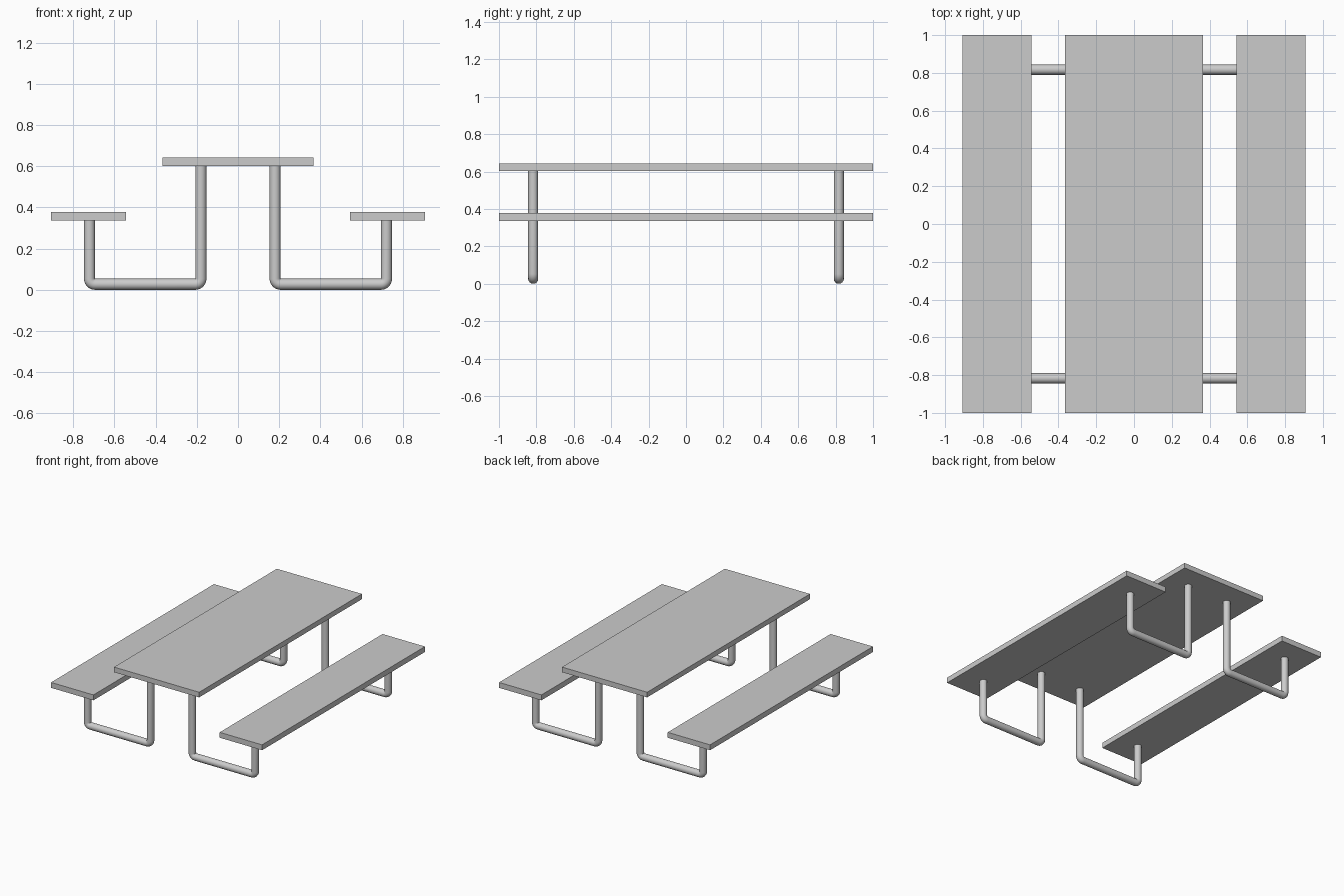
import bpy
import math

if "Cube" in bpy.data.objects:
    bpy.data.objects.remove(bpy.data.objects["Cube"])

R = 0.027          # tube radius
BEND = 0.027       # centreline bend radius
INNER, OUTER = 0.18, 0.721
TABLE_Z, BENCH_Z = 0.602, 0.336


def plank(name, x, width, z0, z1):
    bpy.ops.mesh.primitive_cube_add(size=1, location=(x, 0, (z0 + z1) / 2))
    ob = bpy.context.object
    ob.name = name
    ob.scale = (width, 2.0, z1 - z0)
    bpy.ops.object.transform_apply(location=False, rotation=False, scale=True)


def tube_frame(name, side, y):
    # U-shaped path: down from the tabletop, along the ground, up to the bench
    def arc(cx, a0, a1, n=6):
        return [(cx + BEND * math.cos(a0 + (a1 - a0) * i / n),
                 R + BEND + BEND * math.sin(a0 + (a1 - a0) * i / n))
                for i in range(n + 1)]
    path = [(INNER, TABLE_Z)]
    path += arc(INNER + BEND, math.pi, 1.5 * math.pi)
    path += arc(OUTER - BEND, 1.5 * math.pi, 2 * math.pi)
    path += [(OUTER, BENCH_Z)]
    cu = bpy.data.curves.new(name, 'CURVE')
    cu.dimensions = '3D'
    cu.bevel_depth = R
    cu.bevel_resolution = 6
    cu.use_fill_caps = True
    sp = cu.splines.new('POLY')
    sp.points.add(len(path) - 1)
    for p, (x, z) in zip(sp.points, path):
        p.co = (side * x, y, z, 1)
    ob = bpy.data.objects.new(name, cu)
    bpy.context.collection.objects.link(ob)
    bpy.ops.object.select_all(action='DESELECT')
    ob.select_set(True)
    bpy.context.view_layer.objects.active = ob
    bpy.ops.object.convert(target='MESH')
    bpy.ops.object.shade_smooth_by_angle(angle=math.radians(40))


# Tabletop and benches
plank("tabletop", 0, 0.732, TABLE_Z, 0.642)
for side, label in ((-1, "left"), (1, "right")):
    plank(label + "_bench", side * 0.725, 0.364, BENCH_Z, 0.378)
    # Bent tube legs at both ends
    for y, end in ((-0.817, "front"), (0.817, "back")):
        tube_frame(f"{end}_{label}_leg_frame", side, y)
